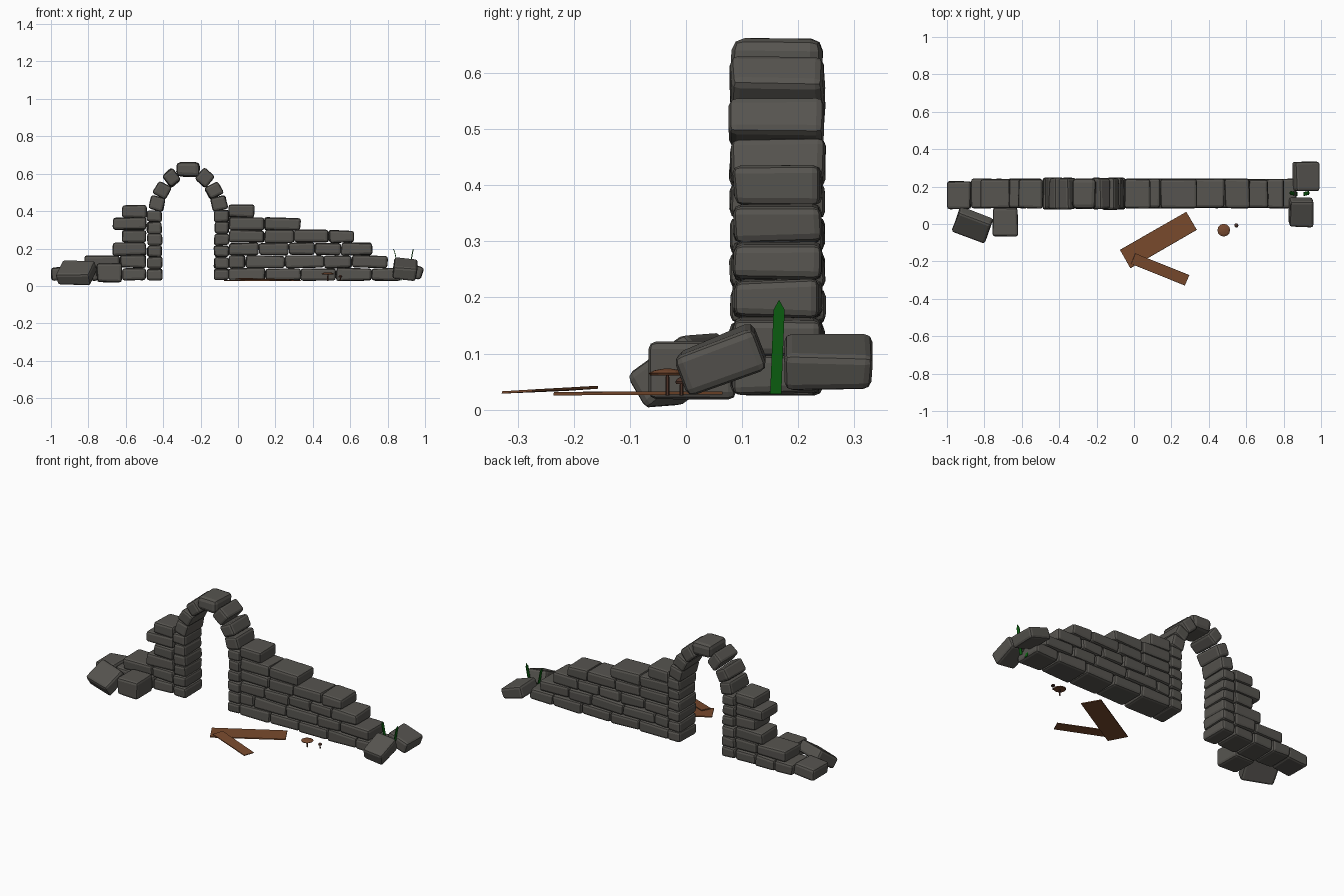
import bpy, bmesh, random
from math import radians
from mathutils import Matrix, Vector

random.seed(4)
if "Cube" in bpy.data.objects:
    bpy.data.objects.remove(bpy.data.objects["Cube"])


def material(name, rgb):
    m = bpy.data.materials.new(name)
    m.use_nodes = True
    m.diffuse_color = (*rgb, 1)
    m.node_tree.nodes["Principled BSDF"].inputs["Base Color"].default_value = (*rgb, 1)
    return m


STONE = material("dark grey stone", (0.095, 0.09, 0.08))
WOOD = material("brown wood", (0.19, 0.068, 0.026))
CAP = material("mushroom brown", (0.19, 0.07, 0.03))
STEM = material("dark stem", (0.07, 0.03, 0.02))
GRASS = material("green grass", (0.004, 0.13, 0.006))


def finish(bm, name, mat):
    bmesh.ops.recalc_face_normals(bm, faces=bm.faces)
    mesh = bpy.data.meshes.new(name)
    bm.to_mesh(mesh)
    bm.free()
    mesh.materials.append(mat)
    ob = bpy.data.objects.new(name, mesh)
    bpy.context.collection.objects.link(ob)
    return ob


def box(name, centre, size, rot=(0, 0, 0), mat=STONE, bevel=0.014, jitter=0.004):
    """Chipped block; rot is x, then y, then z, in degrees."""
    bm = bmesh.new()
    bmesh.ops.create_cube(bm, size=1)
    for v in bm.verts:
        v.co = Vector(a * b for a, b in zip(v.co, size))
        v.co += Vector(random.uniform(-jitter, jitter) for _ in range(3))
    if bevel:
        bmesh.ops.bevel(bm, geom=bm.edges[:], offset=bevel, segments=2,
                        profile=0.5, affect='EDGES')
    turn = Matrix()
    for angle, axis in zip(rot, "XYZ"):
        turn = Matrix.Rotation(radians(angle), 4, axis) @ turn
    bm.transform(Matrix.Translation(centre) @ turn)
    return finish(bm, name, mat)


# Stepped wall courses: joint positions from bottom to top
right_rows = [
    [-.05, .145, .335, .525, .715, .87],
    [-.05, .04, .25, .46, .61, .80],
    [-.05, .11, .27, .41, .55, .72],
    [-.05, .14, .30, .485, .62],
    [-.05, .14, .335],
    [-.05, .09],
]
left_rows = [
    [-.87, -.75, -.62, -.49],
    [-.82, -.63, -.49],
    [-.67, -.49],
    [-.62, -.49],
    [-.67, -.49],
    [-.62, -.49],
]
for side, rows in (("right", right_rows), ("left", left_rows)):
    for r, joints in enumerate(rows):
        for a, b in zip(joints, joints[1:]):
            box(f"{side}_wall_brick", ((a + b) / 2, .163, .062 + .0675 * r),
                (b - a - .002, .155, .066))

# Arch pillars and voussoirs, mirrored about the arch centre
MID = -.267
arch = [(.166, .44, 13), (.139, .51, 27), (.089, .578, 50)]
for s in (-1, 1):
    for i in range(6):
        box("pillar_block", (MID + s * .179, .163, .061 + .0625 * i), (.08, .166, .062))
    for dx, z, lean in arch:
        box("arch_stone", (MID + s * dx, .163, z), (.08, .168, .074), (0, -s * lean, 0))
box("keystone", (MID, .163, .622), (.125, .166, .076), bevel=.022)

# Fallen stones
box("fallen_stone_left_front", (-.865, -.005, .071), (.187, .14, .068), (35, 0, -20))
box("fallen_stone_left_side", (-.688, .01, .07), (.133, .152, .1))
box("fallen_stone_left_end", (-.935, .155, .069), (.13, .15, .07), (0, -6, 0))
box("fallen_stone_right_front", (.893, .062, .088), (.13, .152, .075), (21, 6, 0))
box("fallen_stone_right_back", (.92, .253, .085), (.135, .155, .068), (0, 18, 0))

# Planks
box("wide_plank", (.13, -.085, .029), (.41, .112, .006), (0, 0, 30), WOOD, 0, .001)
box("narrow_plank", (.14, -.243, .035), (.31, .06, .005), (3, 1, -22), WOOD, 0, .001)


# Mushrooms
def lathe(name, x, y, rings, mat, sides=12):
    bm = bmesh.new()
    loops = []
    for r, z in rings:
        loops.append(bmesh.ops.create_circle(
            bm, segments=sides, radius=r,
            matrix=Matrix.Translation((x, y, z)))["verts"])
    for lo, hi in zip(loops, loops[1:]):
        for i in range(sides):
            j = (i + 1) % sides
            bm.faces.new((lo[i], lo[j], hi[j], hi[i]))
    bm.faces.new(loops[0])
    bm.faces.new(loops[-1])
    finish(bm, name, mat)


for x, y, r, z in ((.48, -.033, .034, .061), (.547, -.008, .011, .046)):
    lathe("mushroom_stem", x, y, [(.004, .025), (.003, z + .002)], STEM, 6)
    lathe("mushroom_cap", x, y, [(r * .9, z), (r, z + .004), (r * .7, z + .009),
                                 (r * .2, z + .012)], CAP if r > .02 else STEM)


# Grass blades: thin, pointed, leaning outward
def blade(name, x, lean):
    bm = bmesh.new()
    outline = [(-.010, 0), (.010, 0), (.016, .15), (.006, .168), (-.004, .15)]
    front = [bm.verts.new((x + lean * (h / .168) ** 1.5, .16 + w, .028 + h))
             for w, h in outline]
    face = bm.faces.new(front)
    grown = bmesh.ops.extrude_face_region(bm, geom=[face])["geom"]
    moved = [g for g in grown if isinstance(g, bmesh.types.BMVert)]
    bmesh.ops.translate(bm, verts=moved, vec=(.004, 0, 0))
    finish(bm, name, GRASS)


blade("grass_blade_right", .87, -.04)
blade("grass_blade_left", .905, .03)
